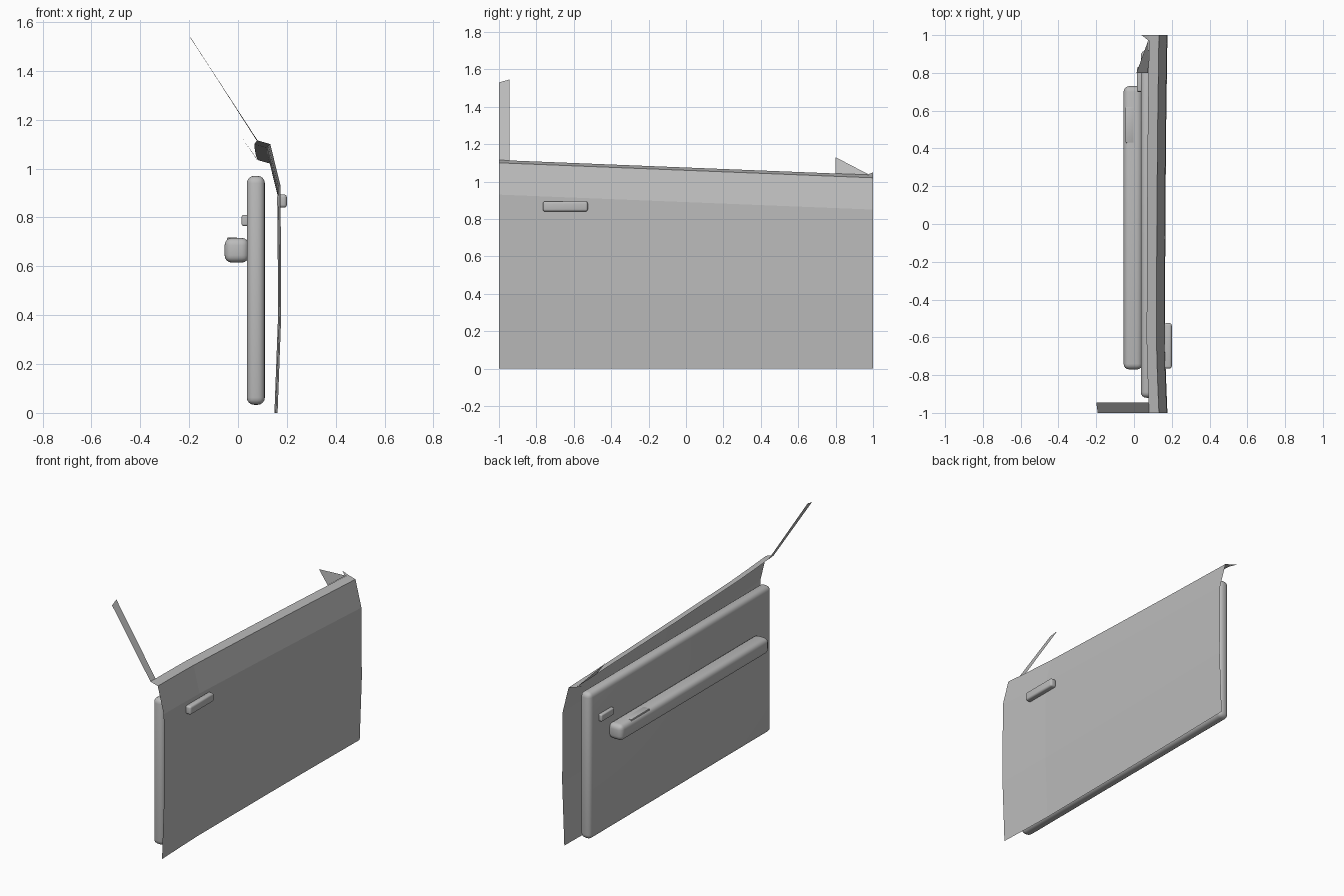
import bpy, bmesh

if "Cube" in bpy.data.objects:
    bpy.data.objects.remove(bpy.data.objects["Cube"])

grey = bpy.data.materials.new("plain grey")
grey.diffuse_color = (0.5, 0.5, 0.5, 1)
grey.use_nodes = True
grey.node_tree.nodes["Principled BSDF"].inputs["Base Color"].default_value = grey.diffuse_color


def make_mesh(name, verts, faces):
    me = bpy.data.meshes.new(name)
    me.from_pydata(verts, [], faces)
    me.materials.append(grey)
    ob = bpy.data.objects.new(name, me)
    bpy.context.collection.objects.link(ob)
    return ob


def rounded_box(name, lo, hi, radius, segments=4):
    bm = bmesh.new()
    bmesh.ops.create_cube(bm, size=1)
    for v in bm.verts:
        v.co = [(lo[i] + hi[i]) / 2 + v.co[i] * (hi[i] - lo[i]) for i in range(3)]
    bmesh.ops.bevel(bm, geom=bm.edges[:], offset=radius, segments=segments,
                    profile=0.5, affect='EDGES')
    ob = make_mesh(name, [], [])
    bm.to_mesh(ob.data)
    bm.free()
    bpy.ops.object.select_all(action='DESELECT')
    ob.select_set(True)
    bpy.context.view_layer.objects.active = ob
    bpy.ops.object.shade_smooth_by_angle(angle=0.7)
    return ob


# Outer door skin: (x, z, share of the beltline slope), lofted along y
profile = [(0.162, 0, 0), (0.177, 0.40, 0), (0.174, 0.93, 1),
           (0.132, 1.10, 1), (0.08, 1.115, 1)]
stations = [(-1, 0), (-0.8, -0.008), (-0.62, -0.013), (0, -0.011),
            (0.5, -0.007), (1, 0)]
verts = [(x + dx, y, z - s * 0.04 * (y + 1))
         for y, dx in stations for x, z, s in profile]
n = len(profile)
faces = [(i * n + j, (i + 1) * n + j, (i + 1) * n + j + 1, i * n + j + 1)
         for i in range(len(stations) - 1) for j in range(n - 1)]
make_mesh("outer_skin", verts, faces)

# Rear window pillar strip
make_mesh("rear_pillar",
          [(0.08, -1, 1.115), (0.078, -0.945, 1.112),
           (-0.2, -0.945, 1.545), (-0.192, -1, 1.53)], [(0, 1, 2, 3)])

# Front window corner triangle and small pillar stub
make_mesh("window_corner",
          [(0.075, 0.8, 1.043), (0.078, 0.98, 1.036), (0.013, 0.8, 1.13)], [(0, 1, 2)])
make_mesh("front_pillar_stub",
          [(0.078, 0.97, 1.036), (0.08, 1, 1.035), (0.04, 1, 1.05)], [(0, 1, 2)])

# Inner trim and handles
rounded_box("inner_panel", (0.036, -0.92, 0.033), (0.11, 0.92, 0.97), 0.03)
rounded_box("armrest", (-0.055, -0.77, 0.615), (0.045, 0.73, 0.716), 0.03)
rounded_box("switch_plate", (-0.046, 0.43, 0.69), (0.0, 0.62, 0.717), 0.004, 2)
rounded_box("inner_handle", (0.015, 0.70, 0.765), (0.045, 0.83, 0.81), 0.008)
rounded_box("outer_handle", (0.16, -0.765, 0.84), (0.2, -0.525, 0.894), 0.012)
